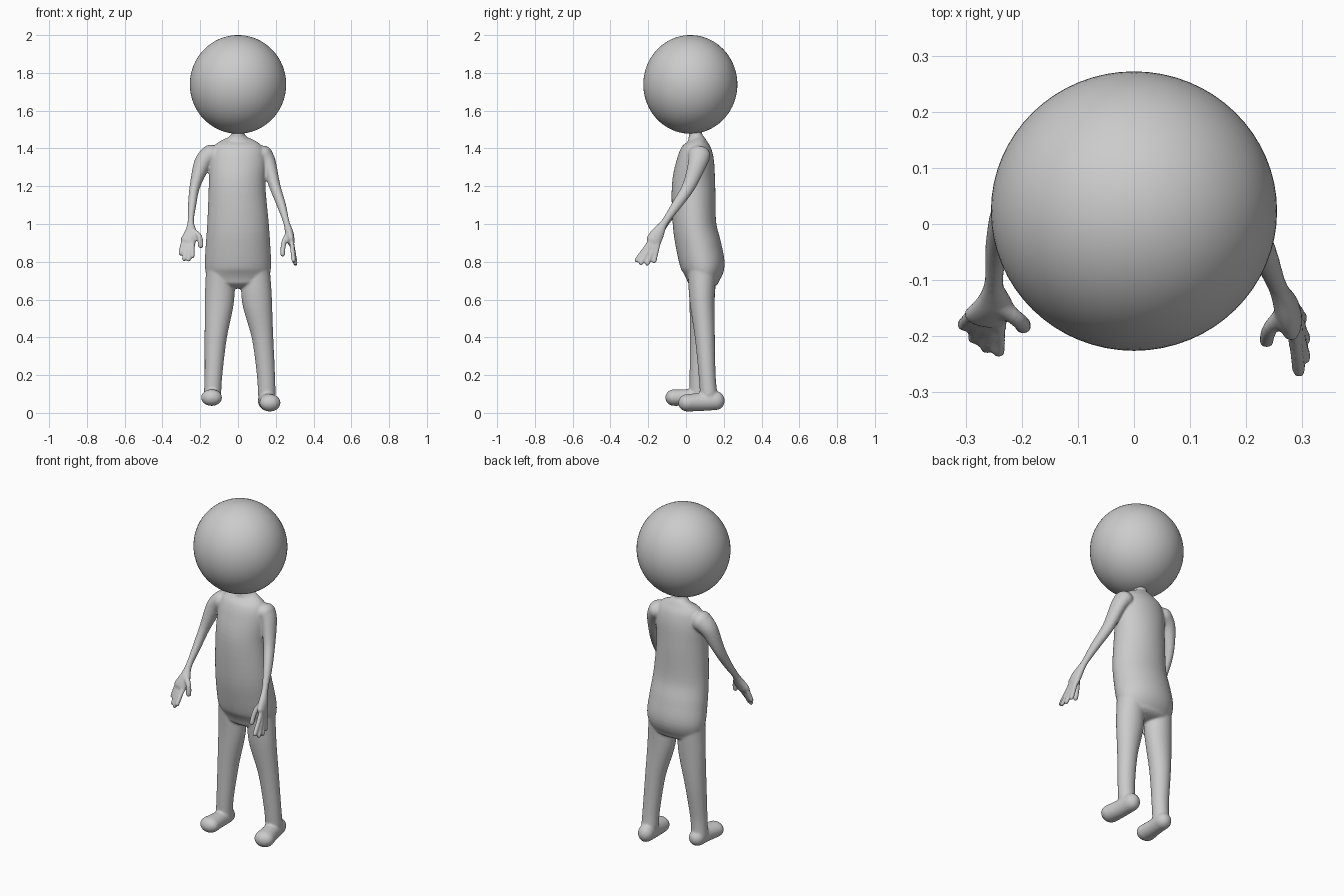
import bpy, bmesh, math
from mathutils import Vector


def spline(p, steps=5):
    # Catmull-Rom through rows of (x, y, z, radius_a, radius_b)
    p = [Vector(q) for q in p]
    out = []
    for i in range(len(p) - 1):
        a, b, c, d = p[max(i - 1, 0)], p[i], p[i + 1], p[min(i + 2, len(p) - 1)]
        for s in range(steps):
            t = s / steps
            out.append(0.5 * (2 * b + (c - a) * t + (2 * a - 5 * b + 4 * c - d) * t * t
                              + (3 * b - a - 3 * c + d) * t ** 3))
    return out + [p[-1]]


def limb(bm, pts, cap=1.0, sides=28):
    # Rounded tube with elliptical cross-sections along a smooth path
    rows = spline(pts)
    pos = [Vector(r[:3]) for r in rows]
    n = len(rows)
    rings = []
    for i, r in enumerate(rows):
        t = (pos[min(i + 1, n - 1)] - pos[max(i - 1, 0)]).normalized()
        rings.append((pos[i], t, r[3], r[4]))

    def dome(ring, sign):
        c, t, a, b = ring
        return [(c + t * sign * cap * min(a, b) * math.sin(k), t, a * math.cos(k), b * math.cos(k))
                for k in (0.35, 0.7, 1.05, 1.35, 1.5)]
    rings = dome(rings[0], -1)[::-1] + rings + dome(rings[-1], 1)
    loops = []
    for c, t, a, b in rings:
        u = (Vector((1, 0, 0)) - t * t.x).normalized()
        v = t.cross(u)
        loops.append([bm.verts.new(c + u * a * math.cos(k) + v * b * math.sin(k))
                      for k in (math.tau * j / sides for j in range(sides))])
    faces = [bm.faces.new(loops[0]), bm.faces.new(loops[-1])]
    for l0, l1 in zip(loops, loops[1:]):
        for j in range(sides):
            k = (j + 1) % sides
            faces.append(bm.faces.new((l0[j], l0[k], l1[k], l1[j])))
    bmesh.ops.recalc_face_normals(bm, faces=faces)


def finger(bm, *path, r=0.0125):
    limb(bm, [(*p, r, r) for p in path], sides=14)


bm = bmesh.new()

# Torso and neck
limb(bm, [(0, .05, 1.455, .05, .04), (0, .055, 1.435, .10, .055), (0, .055, 1.40, .135, .08),
          (0, .05, 1.33, .15, .1), (-.005, .04, 1.2, .15, .115), (0, .045, 1.0, .163, .115),
          (0, .07, .87, .172, .12), (0, .09, .77, .175, .115), (0, .09, .70, .16, .085)], cap=0.5, sides=48)
limb(bm, [(0, .05, 1.42, .036, .036), (0, .05, 1.52, .036, .036)])

# Legs
limb(bm, [(-.095, .085, .75, .075, .075), (-.098, .085, .6, .078, .067), (-.118, .078, .4, .059, .058),
          (-.13, .065, .2, .047, .046), (-.135, .065, .1, .046, .046)])
limb(bm, [(.095, .085, .75, .075, .075), (.1, .085, .6, .08, .067), (.13, .1, .4, .057, .053),
          (.148, .112, .2, .048, .045), (.152, .12, .1, .047, .046)])

# Feet
limb(bm, [(-.133, .085, .085, .045, .046), (-.136, .01, .082, .046, .044), (-.14, -.065, .081, .056, .044)])
limb(bm, [(.15, .16, .065, .045, .05), (.158, .08, .058, .048, .048), (.17, .005, .053, .056, .046)])

# Arms and palms
limb(bm, [(-.145, .06, 1.365, .055, .06), (-.188, .05, 1.32, .046, .05), (-.228, .015, 1.2, .028, .035),
          (-.243, -.04, 1.1, .022, .025), (-.25, -.105, 1.01, .017, .019),
          (-.25, -.145, .95, .036, .022), (-.264, -.165, .91, .042, .02)])
limb(bm, [(.135, .07, 1.365, .05, .06), (.162, .06, 1.32, .04, .05), (.195, .015, 1.2, .03, .035),
          (.23, -.05, 1.1, .024, .027), (.256, -.112, 1.01, .017, .02),
          (.272, -.15, .95, .022, .036), (.28, -.172, .91, .02, .042)])

# Fingers and thumbs
for base, tip in (((-.292, -.165, .90), (-.304, -.18, .845)), ((-.277, -.172, .89), (-.285, -.203, .815)),
                  ((-.26, -.175, .89), (-.262, -.22, .812)), ((-.24, -.172, .9), (-.241, -.227, .83)),
                  ((.285, -.195, .90), (.294, -.262, .808)), ((.287, -.182, .89), (.304, -.238, .793)),
                  ((.287, -.166, .885), (.304, -.205, .79)), ((.285, -.148, .89), (.298, -.168, .803))):
    finger(bm, base, tip)
finger(bm, (-.24, -.145, .965), (-.205, -.172, .935), (-.197, -.182, .885), r=.015)
finger(bm, (.268, -.155, .955), (.243, -.185, .905), (.236, -.208, .84), r=.014)

me = bpy.data.meshes.new("body")
bm.to_mesh(me)
bm.free()
body = bpy.data.objects.new("body", me)
bpy.context.collection.objects.link(body)

# Fuse the limbs into one soft skin
rm = body.modifiers.new("fuse", 'REMESH')
rm.mode = 'VOXEL'
rm.voxel_size = 0.006
rm.use_smooth_shade = True
sm = body.modifiers.new("soften", 'SMOOTH')
sm.factor = 0.5
sm.iterations = 7

# Head
bpy.ops.mesh.primitive_uv_sphere_add(segments=64, ring_count=40, radius=1, location=(0, .023, 1.739))
head = bpy.context.object
head.name = "head"
head.scale = (.255, .249, .261)
bpy.ops.object.shade_smooth()
